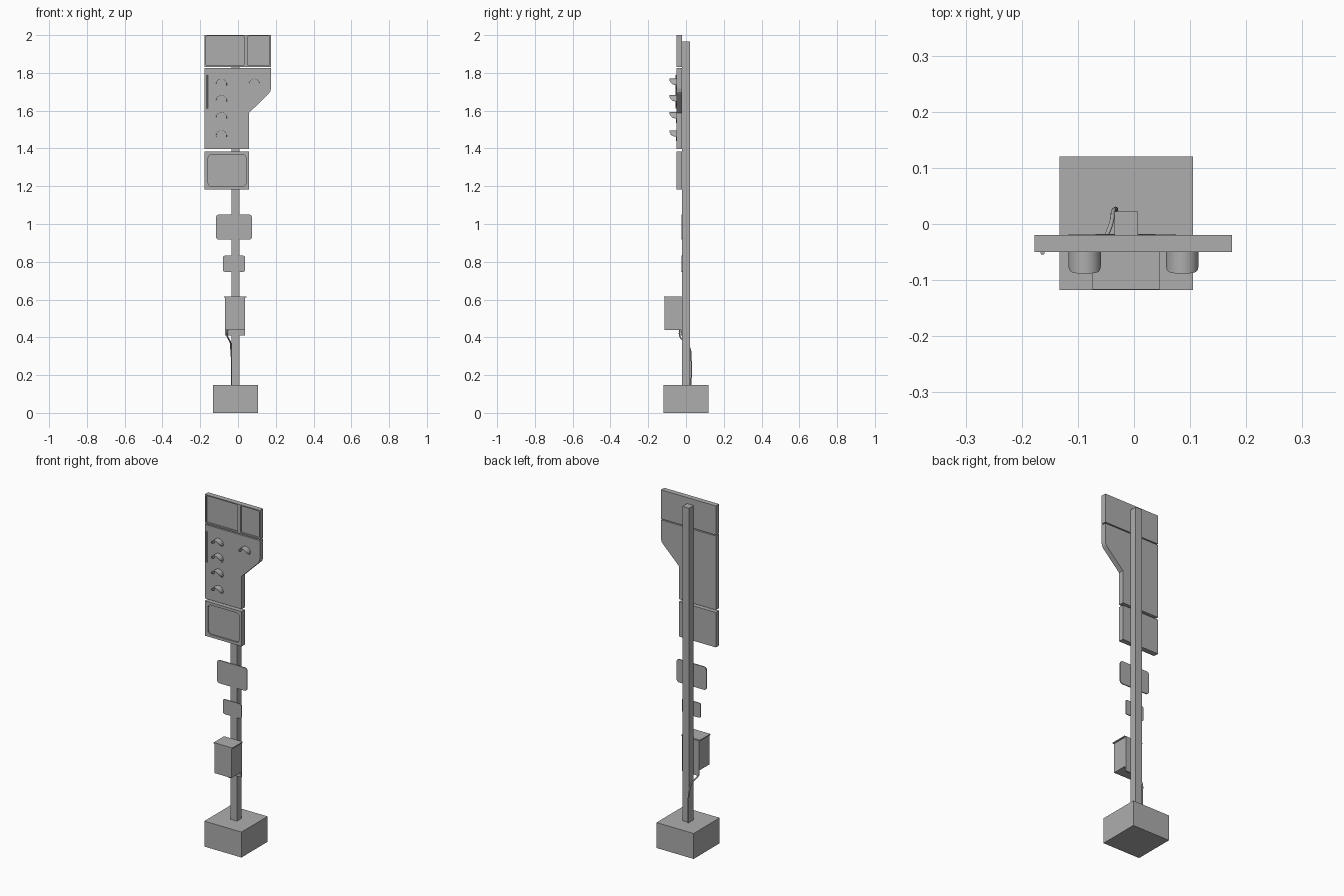
import bpy, bmesh, math
from mathutils import Vector

if "Cube" in bpy.data.objects:
    bpy.data.objects.remove(bpy.data.objects["Cube"])

grey = bpy.data.materials.new("plain grey")
grey.diffuse_color = (0.42, 0.42, 0.42, 1)
grey.use_nodes = True
grey.node_tree.nodes["Principled BSDF"].inputs["Base Color"].default_value = grey.diffuse_color


def finish(name, bm, smooth=False):
    bmesh.ops.recalc_face_normals(bm, faces=bm.faces[:])
    me = bpy.data.meshes.new(name)
    bm.to_mesh(me)
    bm.free()
    me.materials.append(grey)
    ob = bpy.data.objects.new(name, me)
    bpy.context.collection.objects.link(ob)
    bpy.context.view_layer.objects.active = ob
    if smooth:
        bpy.ops.object.select_all(action='DESELECT')
        ob.select_set(True)
        bpy.ops.object.shade_smooth_by_angle(angle=math.radians(35))
    return ob


def prism(name, pts, y0, y1):
    """Front (x, z) outline extruded between two depths."""
    bm = bmesh.new()
    f = bm.faces.new([bm.verts.new((x, y0, z)) for x, z in pts])
    ext = bmesh.ops.extrude_face_region(bm, geom=[f])
    vs = [g for g in ext['geom'] if isinstance(g, bmesh.types.BMVert)]
    bmesh.ops.translate(bm, verts=vs, vec=(0, y1 - y0, 0))
    return finish(name, bm)


def rect(x0, x1, z0, z1, r=0.0, n=4):
    """Rectangle outline with optional rounded corners."""
    if r == 0:
        return [(x0, z0), (x1, z0), (x1, z1), (x0, z1)]
    pts = []
    corners = [(x1 - r, z1 - r), (x0 + r, z1 - r), (x0 + r, z0 + r), (x1 - r, z0 + r)]
    for k, (cx, cz) in enumerate(corners):
        for i in range(n + 1):
            a = math.pi / 2 * (k + i / n)
            pts.append((cx + r * math.cos(a), cz + r * math.sin(a)))
    return pts


def box(name, x0, x1, y0, y1, z0, z1):
    return prism(name, rect(x0, x1, z0, z1), y0, y1)


def recess(panel, outline, depth=0.008):
    cutter = prism("recess_cutter", outline, -0.08, FRONT + depth)
    cutter.hide_render = True
    mod = panel.modifiers.new("recess", 'BOOLEAN')
    mod.operation, mod.solver, mod.object = 'DIFFERENCE', 'EXACT', cutter
    bpy.context.view_layer.objects.active = panel
    bpy.ops.object.modifier_apply(modifier=mod.name)
    bpy.data.objects.remove(cutter)


def tube(name, pts, r):
    cu = bpy.data.curves.new(name, 'CURVE')
    cu.dimensions = '3D'
    cu.bevel_depth, cu.bevel_resolution, cu.use_fill_caps = r, 2, True
    cu.resolution_u = 6
    sp = cu.splines.new('BEZIER')
    sp.bezier_points.add(len(pts) - 1)
    for bp, p in zip(sp.bezier_points, pts):
        bp.co = p
        bp.handle_left_type = bp.handle_right_type = 'AUTO'
    cu.materials.append(grey)
    ob = bpy.data.objects.new(name, cu)
    bpy.context.collection.objects.link(ob)


FRONT, BACK = -0.05, -0.02

# Foundation block and square mast
box("foundation", -0.133, 0.105, -0.118, 0.12, 0, 0.147)
box("mast", -0.035, 0.007, -0.02, 0.022, 0.14, 1.965)

# Top panel with two recessed displays
top = box("top_panel", -0.177, 0.175, FRONT, BACK, 1.832, 2.0)
recess(top, rect(-0.170, 0.033, 1.84, 1.994, 0.005))
recess(top, rect(0.051, 0.168, 1.84, 1.994, 0.005))

# Main lamp panel with a stepped lower right corner
prism("lamp_panel", [(-0.177, 1.398), (0.058, 1.398), (0.058, 1.588), (0.162, 1.69),
                     (0.17, 1.70), (0.175, 1.718), (0.175, 1.826), (-0.177, 1.826)], FRONT, BACK)

# Lower panel with rounded recessed display
low = box("lower_panel", -0.177, 0.058, FRONT, BACK, 1.182, 1.384)
recess(low, rect(-0.158, 0.042, 1.198, 1.368, 0.018))


# Lamps: shallow lens disc plus hood with a tapering front edge
def lamp(cx, cz, r=0.029, length=0.037):
    disc = [(cx + (r - 0.001) * math.cos(t * math.tau / 24), cz + (r - 0.001) * math.sin(t * math.tau / 24))
            for t in range(24)]
    prism("lens", disc, FRONT - 0.002, FRONT + 0.002)
    bm = bmesh.new()
    n, low_s = 24, -0.2
    start = math.asin(low_s)
    rows = []
    for i in range(n + 1):
        a = start + (math.pi - 2 * start) * i / n
        s = max(0, (math.sin(a) - low_s) / (1 - low_s))
        y = FRONT - 0.001 - length * math.sqrt(max(0, 1 - (1 - s) ** 2))
        rows.append([bm.verts.new((cx + q * math.cos(a), yy, cz + q * math.sin(a)))
                     for q, yy in ((r, FRONT + 0.002), (r, y), (r - 0.0015, y), (r - 0.0015, FRONT + 0.002))])
    for a, b in zip(rows, rows[1:]):
        for k in range(4):
            bm.faces.new((a[k], a[(k + 1) % 4], b[(k + 1) % 4], b[k]))
    bm.faces.new(rows[0])
    bm.faces.new(rows[-1])
    finish("lamp_hood", bm, True)


for x, z in ((-0.088, 1.74), (-0.088, 1.653), (-0.088, 1.563), (-0.088, 1.467), (0.086, 1.74)):
    lamp(x, z)

# Thin vertical rod beside the lamps
tube("light_rod", [(-0.163, -0.051, 1.612), (-0.163, -0.051, 1.79)], 0.004)

# Two rounded sign plates
prism("large_plate", rect(-0.117, 0.075, 0.917, 1.05, 0.017), -0.025, -0.019)
prism("small_plate", rect(-0.08, 0.038, 0.747, 0.832, 0.01), -0.024, -0.019)

# Equipment box with lid and mounting plate
box("equipment_box", -0.069, 0.038, -0.114, -0.026, 0.44, 0.613)
box("box_lid", -0.074, 0.045, -0.117, -0.022, 0.611, 0.617)
box("mounting_plate", -0.069, 0.038, -0.027, -0.018, 0.41, 0.614)

# Cable from the box around the mast into the foundation
tube("cable", [(-0.055, -0.033, 0.445), (-0.056, -0.032, 0.405), (-0.048, -0.018, 0.388),
               (-0.041, 0.0, 0.375), (-0.037, 0.022, 0.335), (-0.034, 0.026, 0.29),
               (-0.032, 0.026, 0.14)], 0.004)
